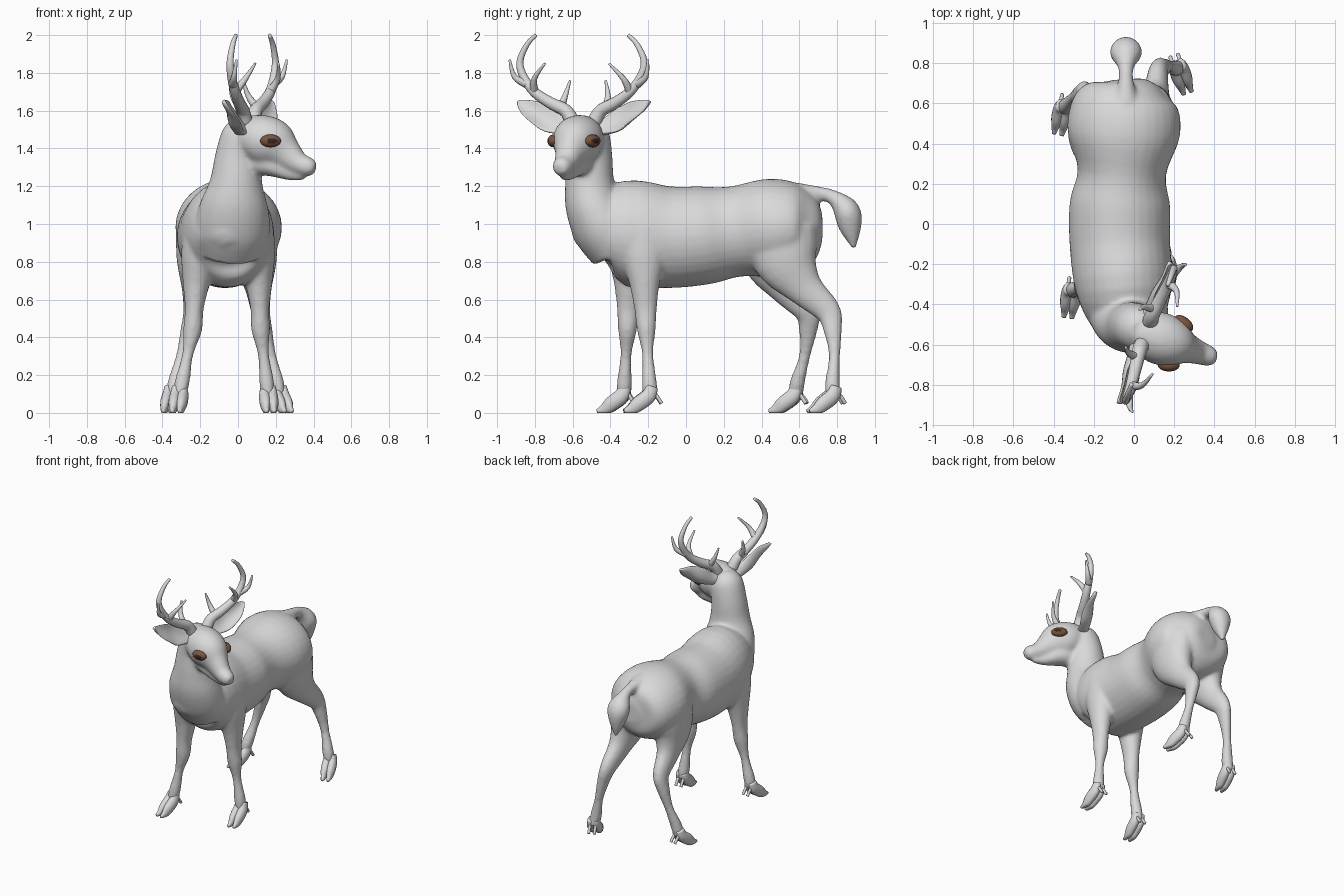
import bpy
import bmesh
import math
from mathutils import Matrix, Vector

default_cube = bpy.data.objects.get("Cube")
if default_cube:
    bpy.data.objects.remove(default_cube, do_unlink=True)


def material(name, color):
    mat = bpy.data.materials.new(name)
    mat.use_nodes = True
    mat.diffuse_color = (*color, 1)
    shader = next(n for n in mat.node_tree.nodes if n.type == 'BSDF_PRINCIPLED')
    shader.inputs["Base Color"].default_value = (*color, 1)
    return mat


COAT = material("coat grey", (.7, .7, .7))
IRIS = material("iris brown", (.2, .09, .05))
PUPIL = material("pupil dark brown", (.04, .02, .015))

ACROSS = Vector((1, 0, 0))
SIDEWAYS = Vector((0, 1, 0))
IDENTITY = Matrix.Identity(4)
# The head has its own frame: local x is forward, local y is its left
HEAD = Matrix.Translation((.05, -.54, 0)) @ Matrix.Rotation(math.radians(-20), 4, 'Z')
FLIPPED = HEAD @ Matrix.Diagonal((1, -1, 1, 1))


def smooth_path(points, steps=4):
    """Catmull-Rom interpolation of positions and radii together."""
    pts = [Vector(p) for p in points]
    pts = [pts[0]] + pts + [pts[-1]]
    result = []
    for a, b, c, d in zip(pts, pts[1:], pts[2:], pts[3:]):
        for i in range(steps):
            t = i / steps
            result.append(b + (c - a) * (t / 2)
                          + (a * 2 - b * 5 + c * 4 - d) * (t * t / 2)
                          + (b * 3 - a - c * 3 + d) * (t ** 3 / 2))
    result.append(pts[-1])
    return result


def loft(bm, rings, hint=ACROSS, matrix=IDENTITY, cup=0, sides=20):
    """Elliptical tube; each ring is x, y, z, radius along hint, other radius."""
    path = smooth_path(rings)
    centres = [Vector(p[:3]) for p in path]
    loops = []
    for i, p in enumerate(path):
        tangent = (centres[min(i + 1, len(path) - 1)] - centres[max(i - 1, 0)]).normalized()
        wide = (hint - tangent * hint.dot(tangent)).normalized()
        thin = tangent.cross(wide)
        a, b = max(p[3], .004), max(p[4], .004)
        loop = []
        for k in range(sides):
            angle = math.tau * k / sides
            c, s = math.cos(angle), math.sin(angle)
            co = matrix @ (centres[i] + wide * (a * c) + thin * (b * s + cup * a * c * c))
            co.z = max(co.z, 0)
            loop.append(bm.verts.new(co))
        loops.append(loop)
    for lower, upper in zip(loops, loops[1:]):
        for k in range(sides):
            n = (k + 1) % sides
            bm.faces.new((lower[k], lower[n], upper[n], upper[k]))
    bm.faces.new(loops[0])
    bm.faces.new(loops[-1])


def tube(bm, points, start, end, matrix):
    """Round tapering tube for antlers."""
    last = len(points) - 1
    rings = [(*p, *[start + (end - start) * i / last] * 2) for i, p in enumerate(points)]
    loft(bm, rings, ACROSS, matrix, sides=12)


def leg_rings(profile, top, bend, foot, bend_z):
    """Place a height, bow, width, depth profile on a two-segment limb."""
    top_z, foot_z = profile[0][0], profile[-1][0]
    rings = []
    for z, bow, width, depth in profile:
        if z > bend_z:
            spot = Vector(bend).lerp(Vector(top), (z - bend_z) / (top_z - bend_z))
        else:
            spot = Vector(foot).lerp(Vector(bend), (z - foot_z) / (bend_z - foot_z))
        rings.append((spot.x, spot.y + bow, z, width, depth))
    return rings


def finish(name, bm, *mats):
    bmesh.ops.recalc_face_normals(bm, faces=bm.faces)
    mesh = bpy.data.meshes.new(name)
    bm.to_mesh(mesh)
    bm.free()
    for mat in mats:
        mesh.materials.append(mat)
    mesh.shade_smooth()
    obj = bpy.data.objects.new(name, mesh)
    bpy.context.scene.collection.objects.link(obj)
    return obj


skin = bmesh.new()

# Torso, from chest to rump
loft(skin, [(-.03, -.53, .86, .06, .07), (-.04, -.47, .92, .18, .2),
            (-.05, -.32, .95, .24, .28), (-.07, -.1, .93, .25, .27),
            (-.07, .1, .94, .25, .26), (-.06, .26, .96, .22, .24),
            (-.05, .45, .98, .28, .26), (-.05, .6, .98, .26, .23),
            (-.04, .69, .98, .17, .16), (-.04, .72, .98, .07, .07)], sides=32)

# Neck
loft(skin, [(-.04, -.36, .86, .18, .15), (-.03, -.43, .98, .2, .17),
            (-.02, -.49, 1.1, .18, .15), (-.01, -.51, 1.22, .14, .13),
            (0, -.51, 1.36, .12, .12), (.03, -.52, 1.48, .11, .11),
            (.05, -.53, 1.54, .06, .06)], sides=28)

# Skull and muzzle, then lower jaw
loft(skin, [(-.07, 0, 1.47, .05, .05), (-.02, 0, 1.47, .1, .1),
            (.07, 0, 1.45, .13, .13), (.15, 0, 1.42, .12, .13),
            (.22, 0, 1.37, .08, .09), (.29, 0, 1.32, .06, .06),
            (.35, 0, 1.3, .05, .05), (.38, 0, 1.29, .03, .03)],
     SIDEWAYS, HEAD, sides=28)
loft(skin, [(.03, 0, 1.34, .07, .08), (.14, 0, 1.31, .07, .06),
            (.24, 0, 1.27, .04, .04), (.32, 0, 1.25, .02, .02)], SIDEWAYS, HEAD)

# Tail
loft(skin, [(-.04, .6, 1.15, .07, .07), (-.04, .7, 1.16, .04, .04),
            (-.04, .78, 1.14, .04, .04), (-.04, .85, 1.07, .08, .07),
            (-.04, .87, .98, .06, .06), (-.04, .89, .87, .01, .01)])

# Legs: shared front and hind profiles, posed by shoulder or hip, bend and fetlock
FRONT = [(.98, 0, .09, .14), (.83, 0, .09, .12), (.68, 0, .07, .08), (.55, 0, .05, .06),
         (.44, 0, .05, .05), (.31, 0, .03, .03), (.16, 0, .04, .04), (.09, 0, .03, .04)]
HIND = [(.96, 0, .13, .2), (.8, -.06, .11, .17), (.66, -.05, .07, .1), (.54, 0, .05, .07),
        (.44, .02, .04, .05), (.3, .02, .03, .03), (.16, 0, .04, .04), (.09, 0, .03, .04)]
legs = {
    "front_left": leg_rings(FRONT, (.1, -.23), (.12, -.21), (.16, -.19), .44),
    "front_right": leg_rings(FRONT, (-.2, -.29), (-.24, -.31), (-.31, -.33), .44),
    "hind_left": leg_rings(HIND, (.08, .5), (.12, .75), (.22, .78), .54),
    "hind_right": leg_rings(HIND, (-.2, .47), (-.24, .64), (-.35, .58), .54),
}
for rings in legs.values():
    loft(skin, rings)

# Fuse the overlapping volumes into one smooth coat
body = finish("body", skin, COAT)
remesh = body.modifiers.new("fuse", 'REMESH')
remesh.mode = 'VOXEL'
remesh.voxel_size = .012
remesh.use_smooth_shade = True
relax = body.modifiers.new("relax", 'SMOOTH')
relax.factor = .5
relax.iterations = 8

# Cloven hooves with dewclaws
SPLAY = {"front_left": 5, "front_right": -8, "hind_left": 20, "hind_right": -12}
for leg, rings in legs.items():
    x, y = rings[-1][:2]
    stance = Matrix.Translation((x, y, 0)) @ Matrix.Rotation(math.radians(SPLAY[leg]), 4, 'Z')
    hoof = bmesh.new()
    for side in (-1, 1):
        toe = stance @ Matrix.Translation((side * .02, 0, 0))
        loft(hoof, [(0, .01, .14, .02, .03), (0, -.01, .09, .03, .04),
                    (0, -.06, .05, .03, .04), (0, -.1, .02, .02, .03),
                    (0, -.14, .01, .01, .01)], matrix=toe, sides=14)
        loft(hoof, [(0, .01, .12, .01, .01), (0, .04, .08, .01, .01),
                    (0, .06, .05, .01, .01)], matrix=toe, sides=10)
    finish(leg + "_hoof", hoof, COAT)

for label, frame in (("left", HEAD), ("right", FLIPPED)):
    # Cupped leaf-shaped ear
    ear = bmesh.new()
    loft(ear, [(-.01, .07, 1.5, .04, .04), (-.01, .13, 1.51, .05, .03),
               (-.01, .21, 1.54, .07, .02), (0, .29, 1.59, .06, .01),
               (0, .35, 1.63, .03, .01), (0, .37, 1.65, .01, .01)],
         Vector((-.45, 0, .9)), frame, cup=.5)
    finish(label + "_ear", ear, COAT)

    # Antler: curved beam and three tines
    antler = bmesh.new()
    tube(antler, [(.01, .06, 1.54), (.01, .1, 1.6), (.02, .18, 1.64), (.03, .27, 1.7),
                  (.03, .33, 1.78), (.03, .35, 1.86), (.03, .31, 1.95), (.03, .26, 2)],
         .04, .01, frame)
    tube(antler, [(.03, .31, 1.74), (.06, .37, 1.78), (.08, .39, 1.87)], .024, .006, frame)
    tube(antler, [(.03, .27, 1.7), (.08, .25, 1.77), (.11, .18, 1.85)], .024, .006, frame)
    tube(antler, [(.01, .13, 1.61), (-.04, .12, 1.68), (-.06, .1, 1.76)], .024, .006, frame)
    finish(label + "_antler", antler, COAT)

    # Almond eye with a dark pupil on its outer face
    eye = bmesh.new()
    bmesh.ops.create_uvsphere(eye, u_segments=24, v_segments=16, radius=1)
    for face in eye.faces:
        centre = face.calc_center_median()
        face.material_index = int(centre.y > 0 and math.hypot(centre.x - .2, centre.z) < .45)
    placing = frame @ Matrix.Translation((.17, .11, 1.44)) @ Matrix.Rotation(math.radians(-18), 4, 'Z')
    eye.transform(placing @ Matrix.Diagonal((.055, .032, .034, 1)))
    finish(label + "_eye", eye, IRIS, PUPIL)
